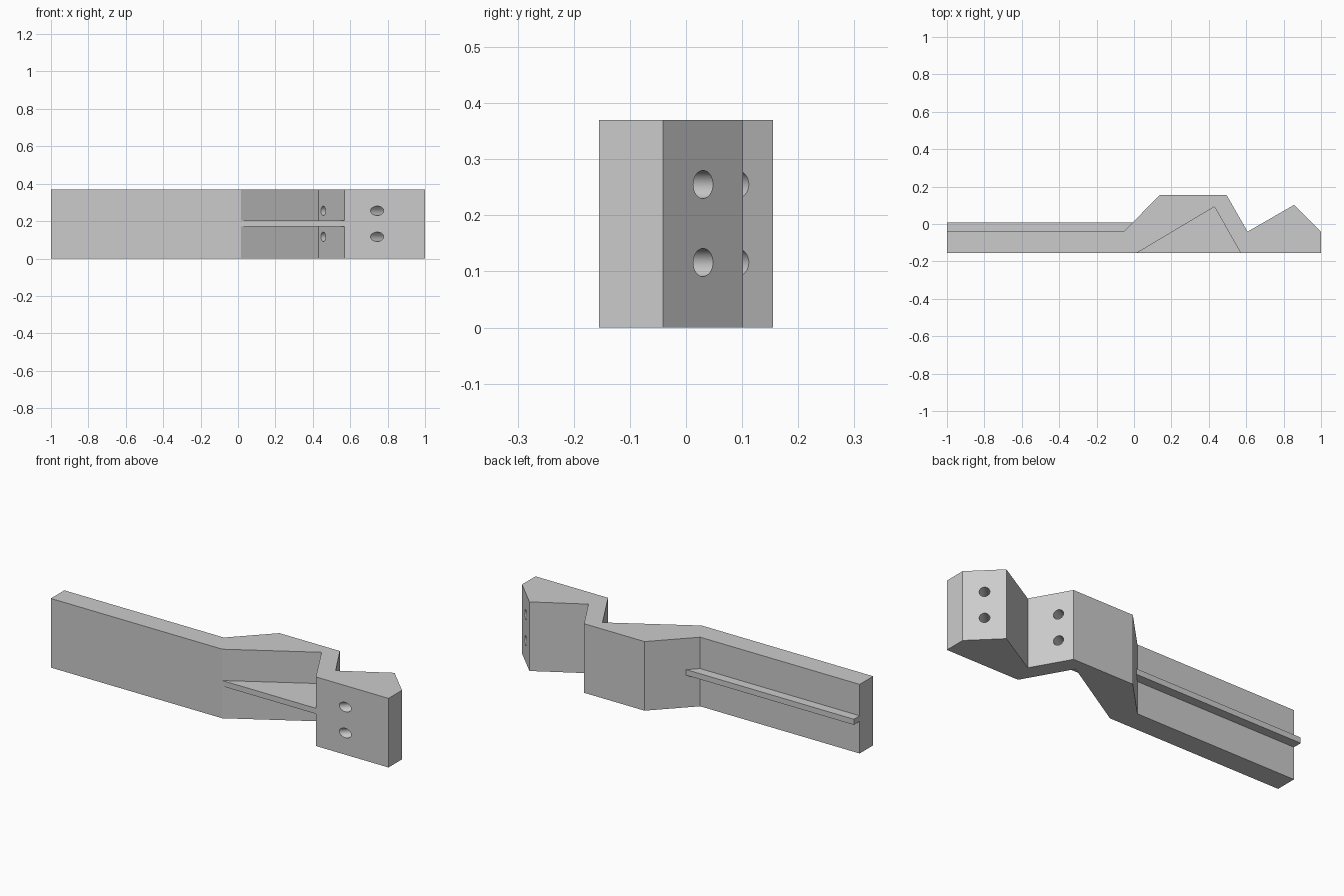
import bpy
import bmesh
from mathutils import Vector

HEIGHT = 0.37
RIB_Z = (0.172, 0.202)

cube = bpy.data.objects.get("Cube")
if cube:
    bpy.data.objects.remove(cube, do_unlink=True)

grey = bpy.data.materials.new("plain grey")
grey.use_nodes = True
colour = (0.6, 0.6, 0.6, 1)
grey.diffuse_color = colour
grey.node_tree.nodes["Principled BSDF"].inputs["Base Color"].default_value = colour


def add_object(name, bm):
    bmesh.ops.recalc_face_normals(bm, faces=bm.faces)
    mesh = bpy.data.meshes.new(name)
    bm.to_mesh(mesh)
    bm.free()
    mesh.materials.append(grey)
    obj = bpy.data.objects.new(name, mesh)
    bpy.context.collection.objects.link(obj)
    return obj


def prism(name, outline, z0, z1):
    """Extrude a plan outline upwards."""
    bm = bmesh.new()
    face = bm.faces.new([bm.verts.new((x, y, z0)) for x, y in outline])
    top = bmesh.ops.extrude_face_region(bm, geom=[face])["geom"]
    verts = [v for v in top if isinstance(v, bmesh.types.BMVert)]
    bmesh.ops.translate(bm, verts=verts, vec=(0, 0, z1 - z0))
    return add_object(name, bm)


# Key plan points
notch_start, notch_tip, notch_end = (0.015, -0.155), (0.43, 0.092), (0.57, -0.155)
ramp_foot, ramp_top = (-0.055, -0.041), (0.137, 0.155)
web_top, valley = (0.495, 0.155), (0.607, -0.041)
peak, end_corner = (0.856, 0.102), (1, -0.041)

# Main bracket body
body = prism("bracket_body", [
    (-1, -0.155), notch_start, notch_tip, notch_end, (1, -0.155),
    end_corner, peak, valley, web_top, ramp_top, ramp_foot, (-1, -0.041),
], 0, HEIGHT)

# Screw holes drilled square to the two slanted faces
cutters = bmesh.new()
for a, b, along, depth in ((peak, end_corner, 0.5, 0.4), (web_top, valley, 0.33, 0.2)):
    a, b = Vector((*a, 0)), Vector((*b, 0))
    normal = (b - a).cross(Vector((0, 0, -1))).normalized()
    for z in (0.116, 0.255):
        centre = a.lerp(b, along) + Vector((0, 0, z))
        made = bmesh.ops.create_cone(cutters, cap_ends=True, segments=32,
                                     radius1=0.025, radius2=0.025, depth=depth)["verts"]
        turn = normal.to_track_quat("Z", "Y").to_matrix()
        bmesh.ops.rotate(cutters, verts=made, cent=(0, 0, 0), matrix=turn)
        # leave a short overshoot outside the face
        bmesh.ops.translate(cutters, verts=made, vec=centre - normal * (depth / 2 - 0.05))
drill = add_object("hole_cutters", cutters)
drill.hide_render = True

cut = body.modifiers.new("holes", "BOOLEAN")
cut.object = drill
cut.operation = "DIFFERENCE"
cut.solver = "EXACT"
bpy.context.view_layer.objects.active = body
body.select_set(True)
bpy.ops.object.modifier_apply(modifier=cut.name)
bpy.data.objects.remove(drill, do_unlink=True)
bpy.ops.object.shade_smooth_by_angle(angle=0.5)

# Stiffening web in the front notch and rib along the back of the arm
prism("front_web", [notch_start, notch_end, notch_tip], *RIB_Z)
prism("back_rib", [(-1, -0.041), ramp_foot, (-0.007, 0.008), (-1, 0.008)], *RIB_Z)
